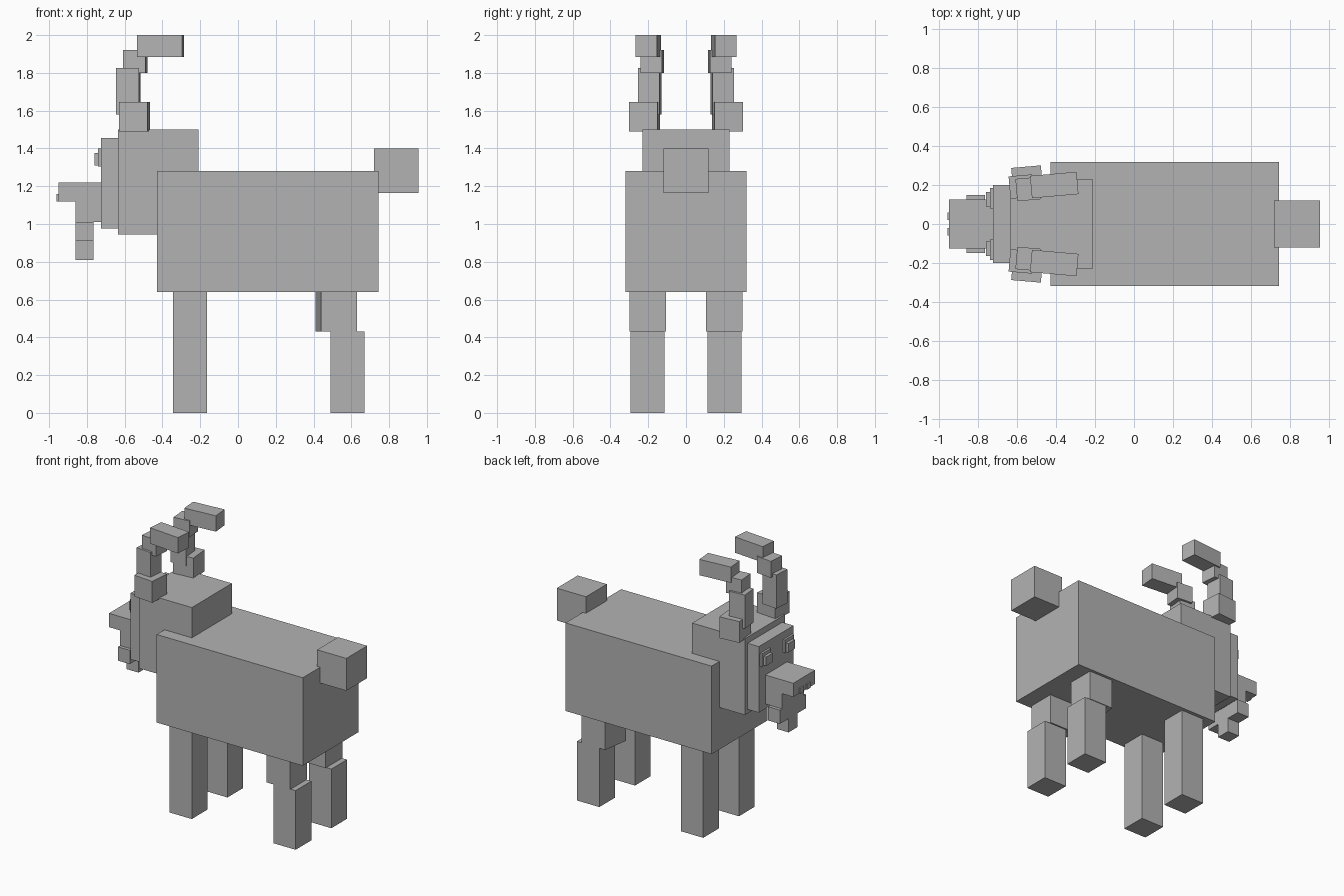
import bpy
import bmesh
from math import radians
from mathutils import Matrix, Vector

cube = bpy.data.objects.get("Cube")
if cube:
    bpy.data.objects.remove(cube, do_unlink=True)

grey = bpy.data.materials.new("plain_grey")
grey.use_nodes = True
grey.diffuse_color = (0.45, 0.45, 0.45, 1)
grey.node_tree.nodes["Principled BSDF"].inputs["Base Color"].default_value = (0.45, 0.45, 0.45, 1)


def box(name, x, y, z, turn=0, inner_shift=0):
    """Box from (min, max) ranges, turned about its own upright axis.
    inner_shift moves the head-side edge nearest the centre line."""
    low, high = Vector((x[0], y[0], z[0])), Vector((x[1], y[1], z[1]))
    centre, size = (low + high) / 2, high - low
    bm = bmesh.new()
    bmesh.ops.create_cube(bm, size=1, matrix=Matrix.Diagonal((*size, 1)))
    for v in bm.verts:
        if v.co.x < 0 and v.co.y * centre.y < 0:
            v.co.x += inner_shift
    mesh = bpy.data.meshes.new(name)
    bm.to_mesh(mesh)
    bm.free()
    mesh.materials.append(grey)
    obj = bpy.data.objects.new(name, mesh)
    obj.location = centre
    obj.rotation_euler.z = radians(turn)
    bpy.context.collection.objects.link(obj)


def pair(name, x, y, z, turn=0, inner_shift=0):
    """The same box on both sides of the centre line."""
    box("far_" + name, x, y, z, turn, inner_shift)
    box("near_" + name, x, (-y[1], -y[0]), z, -turn, inner_shift)


# Body, tail and head
box("body", (-0.43, 0.745), (-0.32, 0.32), (0.64, 1.28))
box("tail", (0.72, 0.955), (-0.12, 0.12), (1.165, 1.4))
box("head", (-0.635, -0.21), (-0.23, 0.23), (0.945, 1.5))
box("face", (-0.725, -0.635), (-0.2, 0.2), (0.975, 1.455))

# Muzzle and beard
box("snout", (-0.95, -0.725), (-0.125, 0.125), (1.12, 1.22))
box("jaw", (-0.86, -0.725), (-0.125, 0.125), (1.01, 1.12))
box("upper_beard", (-0.86, -0.765), (-0.15, 0.15), (0.91, 1.01))
box("lower_beard", (-0.86, -0.765), (-0.05, 0.05), (0.81, 0.91))
pair("nostril", (-0.96, -0.95), (0.02, 0.06), (1.12, 1.16))

# Eyes
pair("eye", (-0.74, -0.725), (0.08, 0.185), (1.305, 1.4))
pair("pupil", (-0.76, -0.74), (0.09, 0.165), (1.31, 1.375))

# Legs
pair("front_leg", (-0.345, -0.165), (0.115, 0.295), (0, 0.64))
pair("rear_thigh", (0.44, 0.63), (0.105, 0.3), (0.43, 0.64), inner_shift=-0.03)
pair("rear_shin", (0.49, 0.67), (0.115, 0.295), (0, 0.43))

# Curved horns, from root to tip
splay = 5
pair("horn_root", (-0.625, -0.472), (0.145, 0.295), (1.49, 1.645), splay)
pair("horn_shaft", (-0.64, -0.52), (0.135, 0.25), (1.58, 1.825), splay)
pair("horn_bend", (-0.605, -0.485), (0.122, 0.237), (1.8, 1.92), splay)
pair("horn_tip", (-0.53, -0.29), (0.143, 0.258), (1.885, 2.0), splay)
